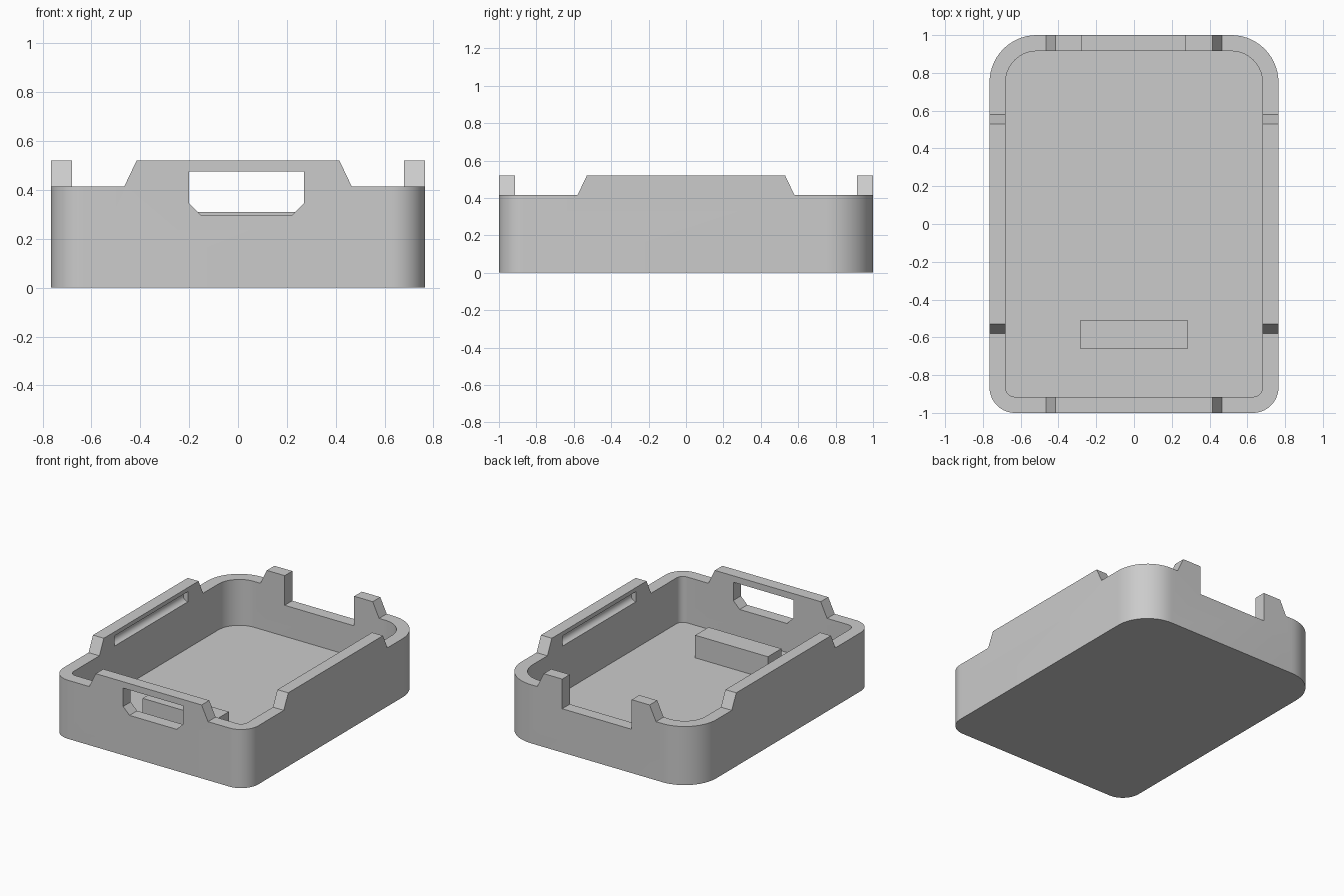
import bpy
import bmesh
from math import cos, sin, pi, radians
from mathutils import Vector, Matrix

default = bpy.data.objects.get("Cube")
if default:
    bpy.data.objects.remove(default, do_unlink=True)

HALF_X, HALF_Y = 0.765, 1.0
WALL, FLOOR = 0.085, 0.09
RIM, TOP = 0.415, 0.52

grey = bpy.data.materials.new("plain grey")
grey.use_nodes = True
colour = (0.6, 0.6, 0.6, 1)
grey.diffuse_color = colour
grey.node_tree.nodes["Principled BSDF"].inputs["Base Color"].default_value = colour


def make_object(name, bm):
    bmesh.ops.recalc_face_normals(bm, faces=bm.faces)
    mesh = bpy.data.meshes.new(name)
    bm.to_mesh(mesh)
    bm.free()
    mesh.materials.append(grey)
    obj = bpy.data.objects.new(name, mesh)
    bpy.context.collection.objects.link(obj)
    return obj


def loft(name, ring_a, ring_b):
    """Closed solid between two rings with equal point counts."""
    bm = bmesh.new()
    a = [bm.verts.new(p) for p in ring_a]
    b = [bm.verts.new(p) for p in ring_b]
    bm.faces.new(a)
    bm.faces.new(b)
    n = len(a)
    for i in range(n):
        j = (i + 1) % n
        bm.faces.new((a[i], a[j], b[j], b[i]))
    return make_object(name, bm)


def prism(name, ring, offset):
    return loft(name, ring, [Vector(p) + Vector(offset) for p in ring])


def rounded_outline(hx, hy, r_back, r_front, z, steps=14):
    """Rectangle with separate back and front corner radii."""
    corners = [(1, 1, r_back), (-1, 1, r_back), (-1, -1, r_front), (1, -1, r_front)]
    points = []
    for k, (sx, sy, r) in enumerate(corners):
        for i in range(steps + 1):
            t = (k + i / steps) * pi / 2
            points.append((sx * (hx - r) + r * cos(t), sy * (hy - r) + r * sin(t), z))
    return points


def rectangle(x0, x1, y0, y1, z):
    return [(x0, y0, z), (x1, y0, z), (x1, y1, z), (x0, y1, z)]


# Tray body and its cutters
tray = prism("tray_body", rounded_outline(HALF_X, HALF_Y, 0.25, 0.135, 0), (0, 0, TOP))
cutters = [prism("cavity_cutter",
                 rounded_outline(HALF_X - WALL, HALF_Y - WALL, 0.165, 0.05, FLOOR),
                 (0, 0, 1))]

# Lowered corners with sloping ends, leaving a raised tab on every wall
for sx in (-1, 1):
    for sy in (-1, 1):
        def corner(inset, z):
            ring = rectangle(0.465 - inset, 1.3, 0.58 - inset, 1.3, z)
            return [(sx * x, sy * y, h) for x, y, h in ring]
        cutters.append(loft("corner_cutter", corner(0, RIM), corner(0.1, RIM + 0.21)))

# Front window with chamfered lower corners
window = [(-0.20, 0.475), (-0.20, 0.345), (-0.15, 0.295),
          (0.22, 0.295), (0.27, 0.345), (0.27, 0.475)]
cutters.append(prism("window_cutter", [(x, -1.2, z) for x, z in window], (0, 0.4, 0)))

# Open notch in the back wall
cutters.append(prism("notch_cutter", rectangle(-0.275, 0.27, 0.8, 1.2, 0.31), (0, 0, 0.5)))

# Round grooves along the inside of both side walls
for side in (-1, 1):
    bm = bmesh.new()
    bmesh.ops.create_cone(bm, cap_ends=True, segments=32, radius1=0.036,
                          radius2=0.036, depth=0.82)
    place = Matrix.Translation((side * (HALF_X - WALL), 0, 0.455))
    bmesh.ops.transform(bm, matrix=place @ Matrix.Rotation(pi / 2, 4, "X"), verts=bm.verts)
    cutters.append(make_object("groove_cutter", bm))

bpy.context.view_layer.objects.active = tray
for cutter in cutters:
    cutter.hide_render = True
    mod = tray.modifiers.new(cutter.name, "BOOLEAN")
    mod.operation = "DIFFERENCE"
    mod.solver = "EXACT"
    mod.object = cutter
    bpy.ops.object.modifier_apply(modifier=mod.name)
    bpy.data.objects.remove(cutter, do_unlink=True)

bpy.ops.object.select_all(action="DESELECT")
tray.select_set(True)
bpy.ops.object.shade_smooth_by_angle(angle=radians(30))

# Block standing on the floor behind the window
prism("floor_block", rectangle(-0.285, 0.285, -0.66, -0.51, FLOOR - 0.02), (0, 0, 0.18))
